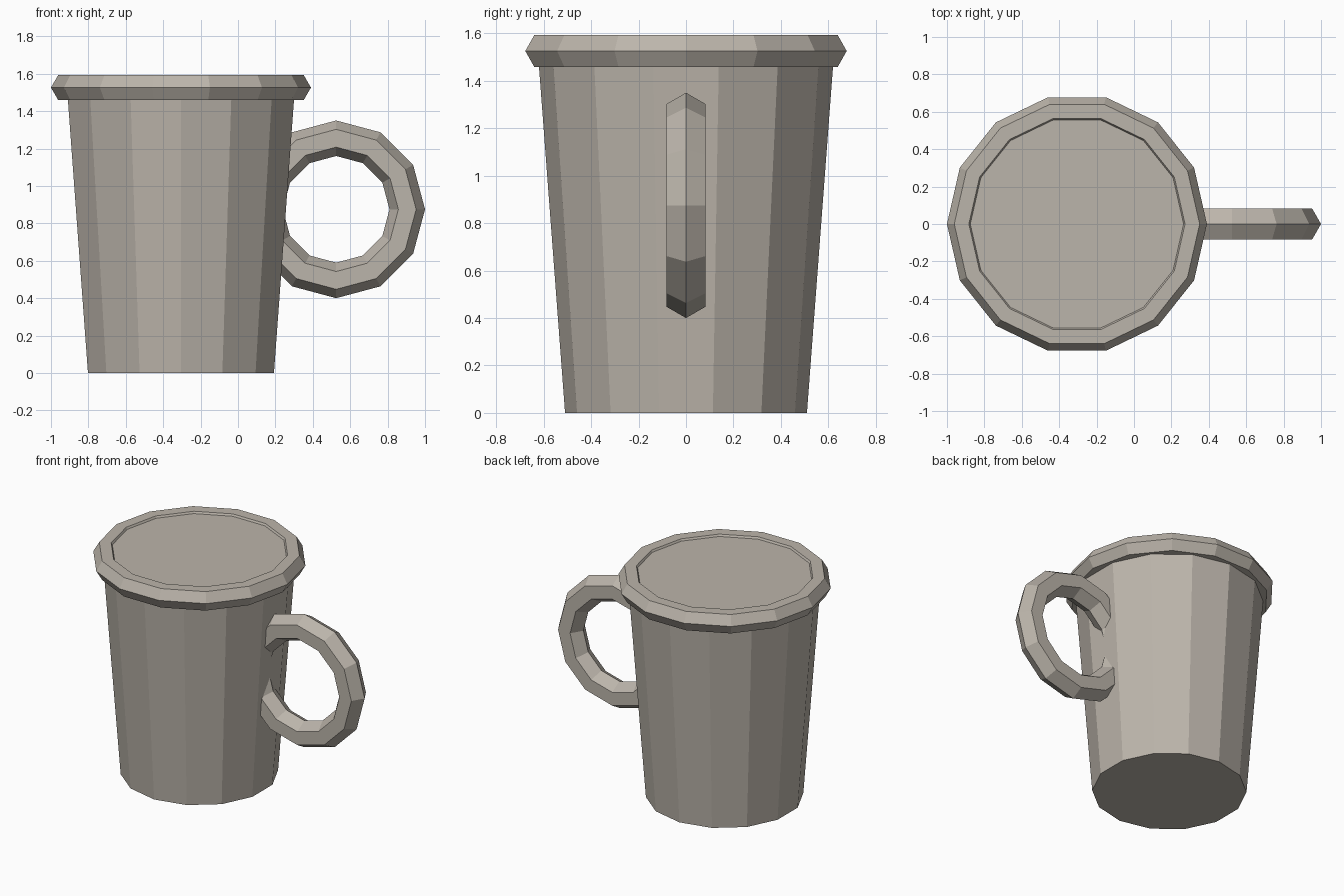
import bpy
import math

cube = bpy.data.objects.get("Cube")
if cube:
    bpy.data.objects.remove(cube, do_unlink=True)

SIDES = 14
CUP_X = -0.305
CUP_HEIGHT = 1.58

# Single warm grey material
clay = bpy.data.materials.new("warm_grey")
clay.use_nodes = True
colour = (0.50, 0.46, 0.405, 1.0)
clay.diffuse_color = colour
clay.node_tree.nodes["Principled BSDF"].inputs["Base Color"].default_value = colour


def finish(name):
    """Name the active object and give it the flat-shaded material."""
    part = bpy.context.object
    part.name = name
    part.data.name = name
    part.data.materials.append(clay)
    bpy.ops.object.shade_flat()
    return part


def hex_ring(name, location, major, minor, segments, rotation=(0, 0, 0)):
    """Faceted ring with a six-sided section."""
    bpy.ops.mesh.primitive_torus_add(
        major_radius=major, minor_radius=minor,
        major_segments=segments, minor_segments=6,
        location=location, rotation=rotation)
    return finish(name)


# Tapered body, closed just below the top of the rim
bpy.ops.mesh.primitive_cone_add(
    vertices=SIDES, radius1=0.51, radius2=0.629, depth=CUP_HEIGHT,
    location=(CUP_X, 0, CUP_HEIGHT / 2))
finish("cup_body")

# Rim around the mouth
hex_ring("cup_rim", (CUP_X, 0, 1.526), 0.617, 0.078, SIDES)

# Upright ring handle, sunk into the body
hex_ring("handle", (0.525, 0, 0.875), 0.38, 0.095, 12, (math.pi / 2, 0, 0))
